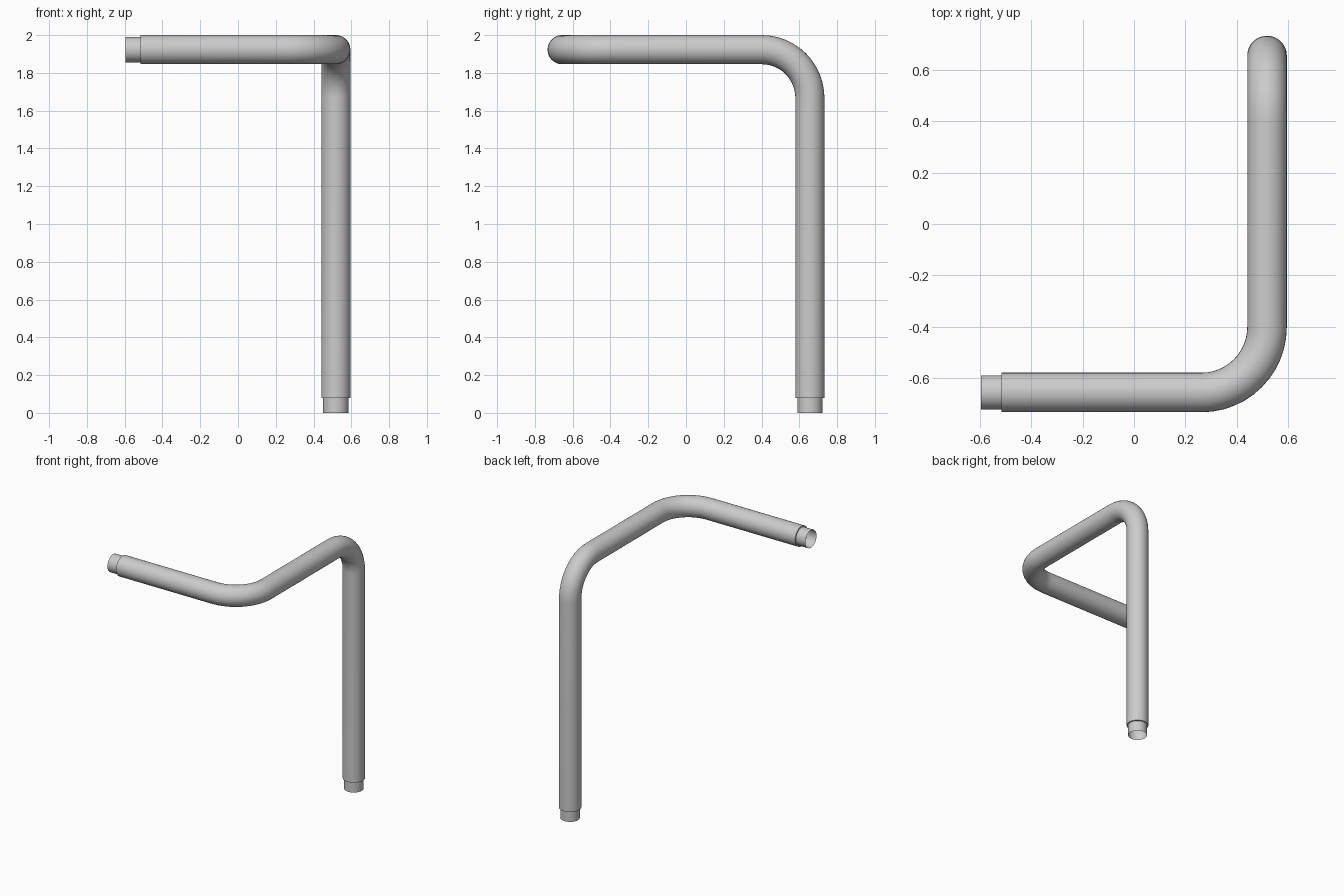
import bpy, bmesh, math
from mathutils import Vector

if "Cube" in bpy.data.objects:
    bpy.data.objects.remove(bpy.data.objects["Cube"])

SIDES, BEND = 32, 12
R, R_END, BR = 0.077, 0.067, 0.255      # pipe, spigot and bend radii
X, Y, Z = 0.518, 0.656, 1.923           # centre lines of the three runs
STEP = 0.08                             # spigot length
ex, ey, ez = Vector((1, 0, 0)), Vector((0, 1, 0)), Vector((0, 0, 1))

# Stations along the pipe: centre, cross-section axes u and v, radius
stations = []

# Lower spigot and its shoulder
for z, r in ((0, R_END), (STEP, R_END), (STEP, R)):
    stations.append((Vector((X, Y, z)), ex, ey, r))

# Bend from the upright to the level run
for i in range(BEND + 1):
    a = math.pi / 2 * i / BEND
    radial = ey * math.cos(a) + ez * math.sin(a)
    stations.append((Vector((X, Y - BR, Z - BR)) + radial * BR, ex, radial, R))

# Level bend to the left
for i in range(BEND + 1):
    a = math.pi / 2 * i / BEND
    radial = ex * math.cos(a) - ey * math.sin(a)
    stations.append((Vector((X - BR, -Y + BR, Z)) + radial * BR, radial, ez, R))

# Side spigot and its shoulder
x_end = -(X + R)
for x, r in ((x_end + STEP, R), (x_end + STEP, R_END), (x_end, R_END)):
    stations.append((Vector((x, -Y, Z)), -ey, ez, r))

# Skin the stations, leaving both ends open
bm = bmesh.new()
rings = []
for c, u, v, r in stations:
    rings.append([bm.verts.new(c + r * (u * math.cos(t) + v * math.sin(t)))
                  for t in (2 * math.pi * k / SIDES for k in range(SIDES))])
for a, b in zip(rings, rings[1:]):
    for k in range(SIDES):
        n = (k + 1) % SIDES
        bm.faces.new((a[k], a[n], b[n], b[k]))

mesh = bpy.data.meshes.new("bent_pipe")
bm.to_mesh(mesh)
bm.free()
pipe = bpy.data.objects.new("bent_pipe", mesh)
bpy.context.collection.objects.link(pipe)
bpy.context.view_layer.objects.active = pipe
pipe.select_set(True)
bpy.ops.object.shade_smooth_by_angle(angle=math.radians(30))
